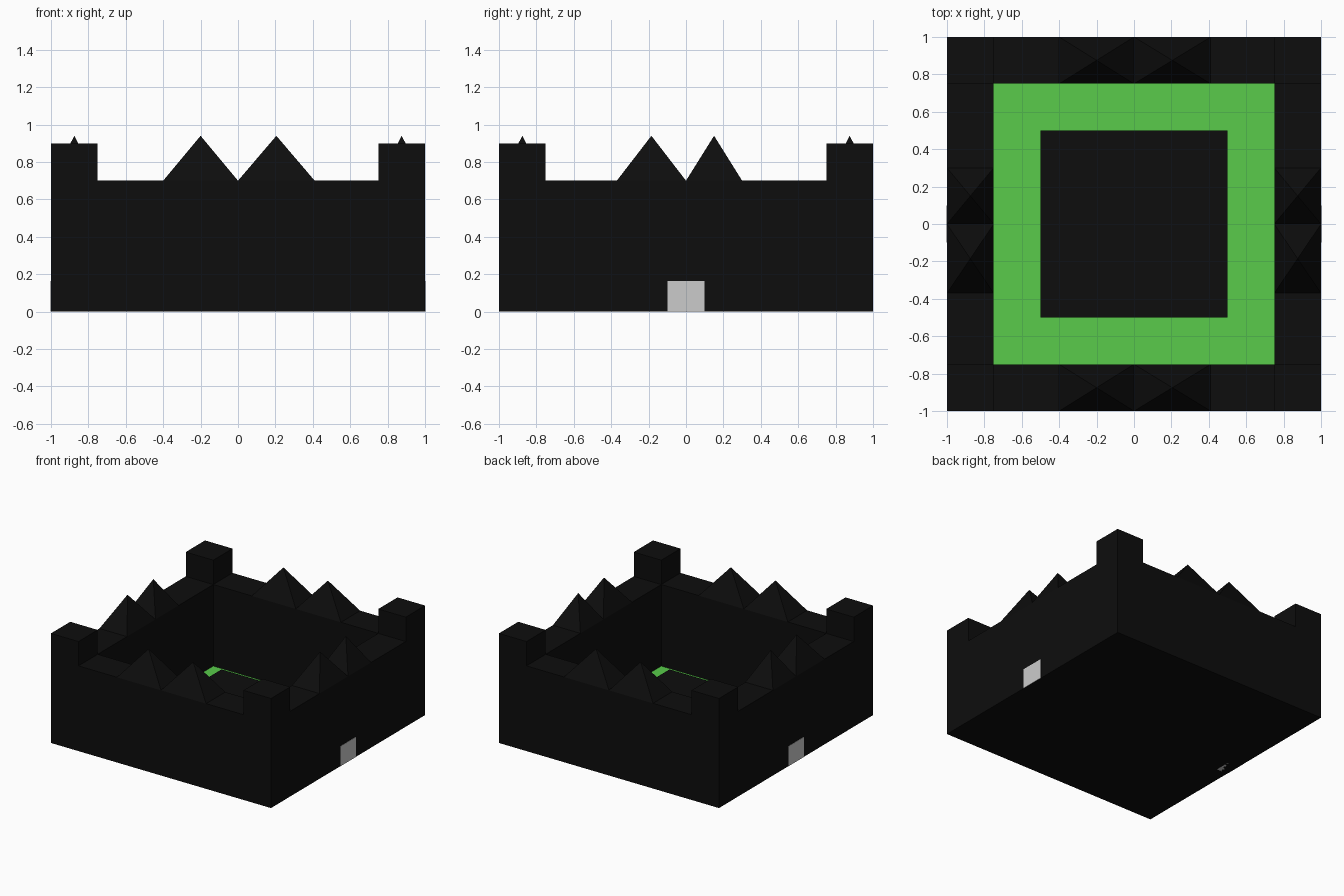
import bpy, bmesh

if "Cube" in bpy.data.objects:
    bpy.data.objects.remove(bpy.data.objects["Cube"])


def material(name, color):
    m = bpy.data.materials.new(name)
    m.diffuse_color = (*color, 1)
    m.use_nodes = True
    m.node_tree.nodes["Principled BSDF"].inputs["Base Color"].default_value = m.diffuse_color
    return m


BLACK = material("dark_stone", (0.004, 0.004, 0.004))
GREEN = material("grass", (0.10, 0.60, 0.07))


def finish(name, bm, mat):
    bmesh.ops.recalc_face_normals(bm, faces=bm.faces[:])
    me = bpy.data.meshes.new(name)
    bm.to_mesh(me)
    bm.free()
    ob = bpy.data.objects.new(name, me)
    bpy.context.collection.objects.link(ob)
    if mat:
        me.materials.append(mat)
    return ob


def box(name, x, y, z, mat=None):
    bm = bmesh.new()
    bmesh.ops.create_cube(bm, size=1)
    for v in bm.verts:
        for i, (a, b) in enumerate((x, y, z)):
            v.co[i] = (a + b) / 2 + v.co[i] * (b - a)
    return finish(name, bm, mat)


def spike(name, x, y, z, mat):
    bm = bmesh.new()
    base = [bm.verts.new((px, py, z[0])) for px, py in
            ((x[0], y[0]), (x[1], y[0]), (x[1], y[1]), (x[0], y[1]))]
    tip = bm.verts.new((sum(x) / 2, sum(y) / 2, z[1]))
    bm.faces.new(base)
    for i in range(4):
        bm.faces.new((base[i], base[(i + 1) % 4], tip))
    return finish(name, bm, mat)


# Base slab, grass courtyard and low central platform
box("base", (-0.76, 0.76), (-0.76, 0.76), (0, 0.02), BLACK)
box("courtyard_grass", (-0.755, 0.755), (-0.755, 0.755), (0.015, 0.03), GREEN)
box("central_platform", (-0.5, 0.5), (-0.5, 0.5), (0.025, 0.165), BLACK)

for s, fb, lr in ((-1, "front", "left"), (1, "back", "right")):
    band = tuple(sorted((s * 0.75, s)))
    # Walls
    box(fb + "_wall", (-0.75, 0.75), band, (0, 0.7), BLACK)
    box(lr + "_wall", band, (-0.75, 0.75), (0, 0.7), BLACK)
    # Pyramid battlements, two per wall
    for i, span in enumerate(((-0.4, 0), (0, 0.41))):
        spike(f"{fb}_battlement_{i}", span, band, (0.7, 0.94), BLACK)
    for i, span in enumerate(((-0.37, 0), (0, 0.3))):
        spike(f"{lr}_battlement_{i}", band, span, (0.7, 0.94), BLACK)
    # Corner towers
    for t, side in ((-1, "left"), (1, "right")):
        box(f"{fb}_{side}_tower", tuple(sorted((t * 0.75, t))), band, (0, 0.9), BLACK)
    # Side gates, nearly flush with the wall
    box(lr + "_gate", tuple(sorted((s * 0.9, s * 1.002))), (-0.1, 0.1), (0, 0.165))
